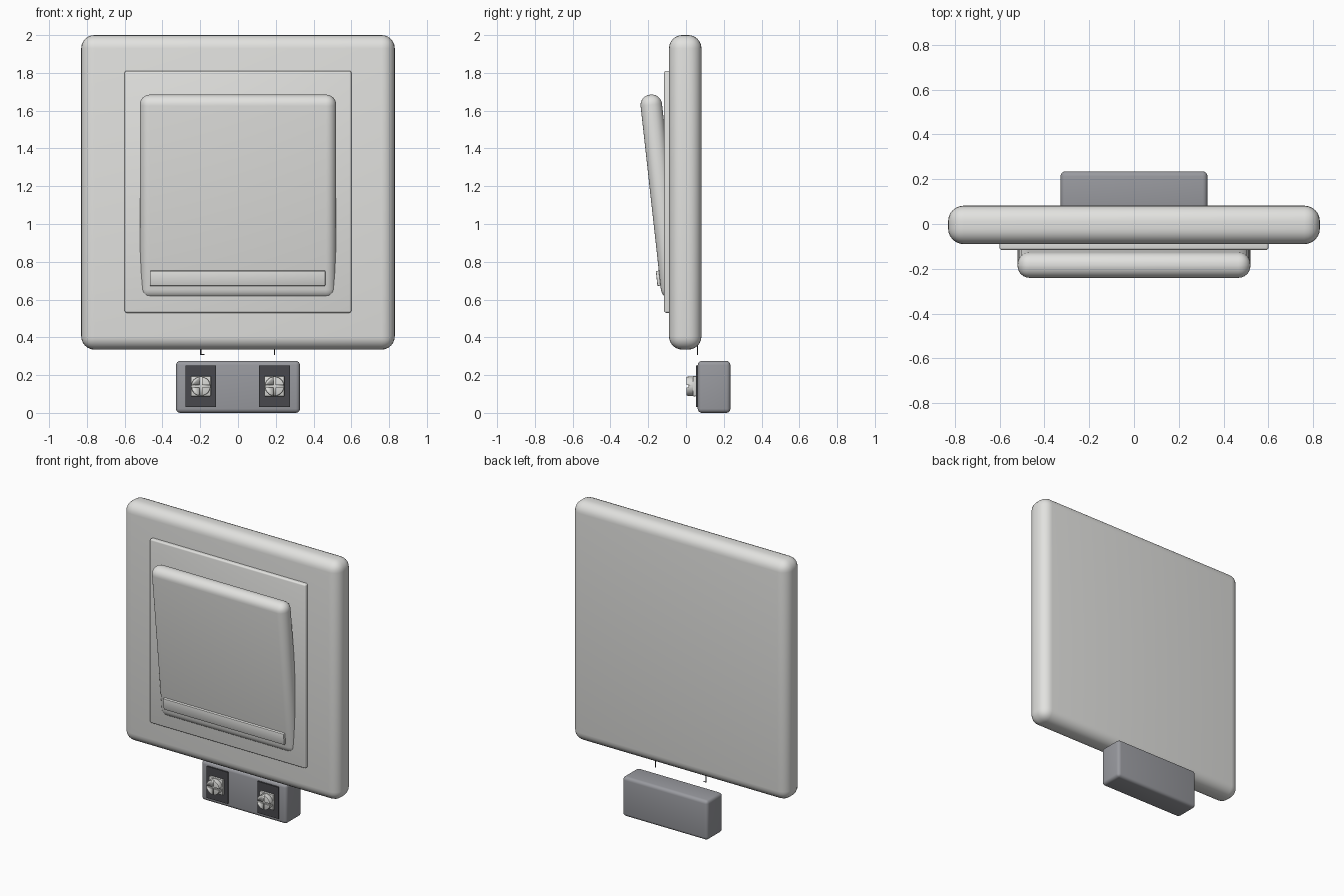
import bpy
import math
from mathutils import Matrix, Vector

cube = bpy.data.objects.get("Cube")
if cube:
    bpy.data.objects.remove(cube, do_unlink=True)


def material(name, colour):
    m = bpy.data.materials.new(name)
    m.use_nodes = True
    m.diffuse_color = (*colour, 1)
    m.node_tree.nodes["Principled BSDF"].inputs["Base Color"].default_value = (*colour, 1)
    return m


white = material("off white plastic", (0.76, 0.76, 0.74))
grey = material("grey housing", (0.32, 0.325, 0.35))
dark = material("dark recess", (0.065, 0.066, 0.075))
metal = material("pale metal", (0.70, 0.70, 0.68))


def finish(obj, name, mat, bevel=0, segments=4):
    """Name, colour, bevel and smooth an object."""
    obj.name = obj.data.name = name
    obj.data.materials.clear()
    obj.data.materials.append(mat)
    bpy.ops.object.transform_apply(location=False, rotation=False, scale=True)
    if bevel:
        mod = obj.modifiers.new("rounded edges", "BEVEL")
        mod.width = bevel
        mod.segments = segments
        mod.limit_method = "ANGLE"
        bpy.ops.object.modifier_apply(modifier=mod.name)
    bpy.ops.object.shade_smooth_by_angle(angle=math.radians(35))
    return obj


def box(name, mat, x, y, z, bevel=0, segments=4):
    """Box spanning the given (low, high) ranges."""
    spans = (x, y, z)
    bpy.ops.mesh.primitive_cube_add(size=1, location=[(a + b) / 2 for a, b in spans])
    obj = bpy.context.object
    obj.scale = [b - a for a, b in spans]
    return finish(obj, name, mat, bevel, segments)


def cylinder(name, mat, centre, radius, depth, axis="Y", bevel=0, sides=32):
    turn = {"X": (0, math.pi / 2, 0), "Y": (math.pi / 2, 0, 0), "Z": (0, 0, 0)}[axis]
    bpy.ops.mesh.primitive_cylinder_add(vertices=sides, radius=radius, depth=depth,
                                        location=centre, rotation=turn)
    return finish(bpy.context.object, name, mat, bevel, 2)


# Wall plate and the thin frame on its face
box("wall_plate", white, (-0.83, 0.83), (-0.09, 0.082), (0.335, 2.0), 0.07, 6)
box("inner_frame", white, (-0.6, 0.6), (-0.116, -0.06), (0.53, 1.81), 0.01, 3)

# Tilted rocker with its raised strip, built upright then turned about one pivot
rocker = box("rocker", white, (-0.52, 0.52), (-0.187, -0.073), (0.602, 1.688), 0.054, 6)
strip = box("rocker_strip", white, (-0.467, 0.462), (-0.203, -0.17), (0.677, 0.757), 0.004, 2)
pivot = Matrix.Translation(Vector((0, -0.13, 1.145)))
tilt = pivot @ Matrix.Rotation(math.radians(6.3), 4, "X") @ pivot.inverted()
bpy.context.view_layer.update()
for part in (rocker, strip):
    part.matrix_world = tilt @ part.matrix_world

# Terminal block
box("terminal_block", grey, (-0.328, 0.328), (0.062, 0.235), (0, 0.275), 0.022, 4)

for side, cx in (("right", -0.197), ("left", 0.193)):
    # Dark recess plate and square clamp
    box(side + "_terminal_recess", dark, (cx - 0.081, cx + 0.081), (0.053, 0.063), (0.03, 0.25))
    box(side + "_clamp", metal, (cx - 0.053, cx + 0.053), (0.036, 0.054), (0.088, 0.195), 0.004, 2)

    # Screw head with a crossed slot
    head = cylinder(side + "_screw_head", metal, (cx, 0.022, 0.141), 0.051, 0.04, "Y", 0.005)
    for w, h in ((0.006, 0.07), (0.07, 0.006)):
        cutter = box(side + "_slot_cutter", metal, (cx - w, cx + w), (-0.02, 0.014),
                     (0.141 - h, 0.141 + h))
        cut = head.modifiers.new("slot", "BOOLEAN")
        cut.object = cutter
        cut.solver = "EXACT"
        bpy.context.view_layer.objects.active = head
        bpy.ops.object.modifier_apply(modifier=cut.name)
        bpy.data.objects.remove(cutter, do_unlink=True)

    # Short wire below the plate
    cylinder(side + "_wire", dark, (cx, 0.06, 0.332), 0.003, 0.05, "Z", sides=8)

# Bent foot on one wire
cylinder("right_wire_foot", dark, (-0.188, 0.06, 0.309), 0.003, 0.02, "X", sides=8)
